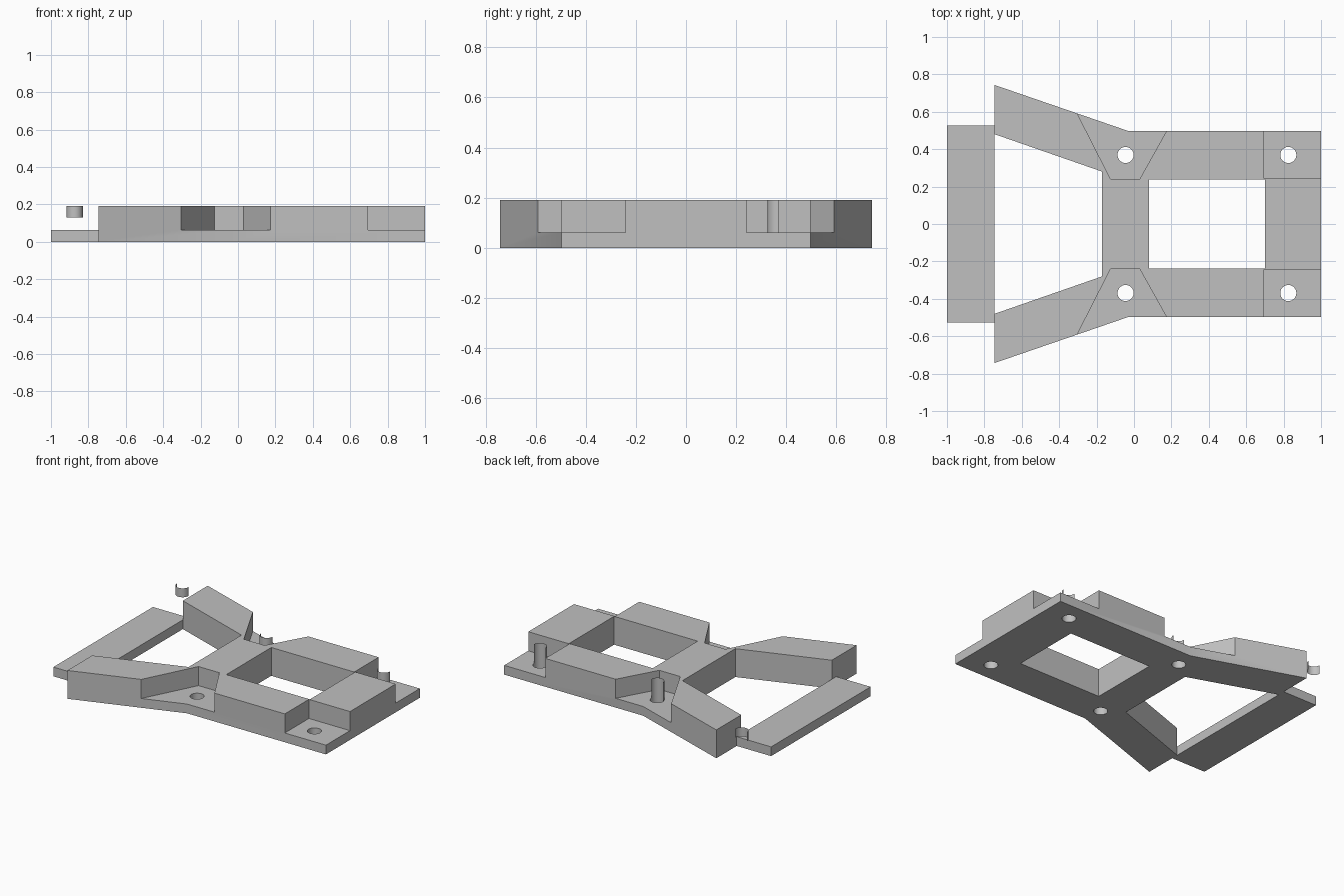
import bpy, bmesh, math

cube = bpy.data.objects.get("Cube")
if cube:
    bpy.data.objects.remove(cube, do_unlink=True)

TOP, LOW = 0.19, 0.062
HOLE_R = 0.043
HOLES_X = (-0.045, 0.825)
HOLE_Y = 0.369

grey = bpy.data.materials.new("plain grey")
grey.use_nodes = True
colour = (0.53, 0.53, 0.53, 1)
grey.diffuse_color = colour
grey.node_tree.nodes["Principled BSDF"].inputs["Base Color"].default_value = colour


def make(name, bm):
    mesh = bpy.data.meshes.new(name)
    bm.to_mesh(mesh)
    bm.free()
    mesh.materials.append(grey)
    obj = bpy.data.objects.new(name, mesh)
    bpy.context.collection.objects.link(obj)
    return obj


def prism(name, points, z0, z1):
    """Extrude a flat outline from z0 up to z1."""
    bm = bmesh.new()
    face = bm.faces.new([bm.verts.new((x, y, z0)) for x, y in points])
    grown = bmesh.ops.extrude_face_region(bm, geom=[face])["geom"]
    verts = [g for g in grown if isinstance(g, bmesh.types.BMVert)]
    bmesh.ops.translate(bm, vec=(0, 0, z1 - z0), verts=verts)
    bmesh.ops.recalc_face_normals(bm, faces=bm.faces)
    return make(name, bm)


def rect(x0, x1, y0, y1):
    return [(x0, y0), (x1, y0), (x1, y1), (x0, y1)]


def circle(cx, cy, r, n=32):
    return [(cx + r * math.cos(math.tau * i / n), cy + r * math.sin(math.tau * i / n))
            for i in range(n)]


def half_sleeve(name, cx, cy, z0, z1, n=16):
    """Open half tube, rounded towards the front."""
    bm = bmesh.new()
    rings = []
    for i in range(n + 1):
        a = math.pi + math.pi * i / n
        x, y = cx + HOLE_R * math.cos(a), cy + HOLE_R * math.sin(a)
        rings.append((bm.verts.new((x, y, z0)), bm.verts.new((x, y, z1))))
    for (a, b), (c, d) in zip(rings, rings[1:]):
        bm.faces.new((a, c, d, b)).smooth = True
    return make(name, bm)


# Main frame outline: end, rails, splayed arms and cross bar
half = [(1, 0.497), (-0.03, 0.497), (-0.745, 0.743), (-0.745, 0.48), (-0.17, 0.28)]
outline = half + [(x, -y) for x, y in reversed(half)]
frame = prism("frame", outline, 0, TOP)

# Window, stepped pockets and screw holes
cutters = [prism("window_cutter", rect(0.08, 0.70, -0.238, 0.238), -0.1, 0.4)]
pocket = [(-0.125, 0.24), (0.03, 0.24), (0.233, 0.603), (-0.377, 0.735)]
for s in (1, -1):
    cutters.append(prism("middle_pocket_cutter", [(x, s * y) for x, y in pocket], LOW, 0.4))
    corner = rect(0.695, 1.2, 0.242, 0.7)
    cutters.append(prism("corner_pocket_cutter", [(x, s * y) for x, y in corner], LOW, 0.4))
    for hx in HOLES_X:
        cutters.append(prism("hole_cutter", circle(hx, s * HOLE_Y, HOLE_R), -0.1, 0.4))

bpy.context.view_layer.objects.active = frame
for cutter in cutters:
    cutter.hide_render = True
    mod = frame.modifiers.new("cut", "BOOLEAN")
    mod.operation = "DIFFERENCE"
    mod.solver = "EXACT"
    mod.object = cutter
    bpy.ops.object.modifier_apply(modifier=mod.name)
    bpy.data.objects.remove(cutter, do_unlink=True)

bpy.ops.object.select_all(action="DESELECT")
frame.select_set(True)
bpy.ops.object.shade_smooth_by_angle(angle=math.radians(25))

# Low plate joining the arm ends
prism("low_plate", rect(-1, -0.745, -0.527, 0.527), 0, LOW)

# Thin half sleeves on the back side
for label, hx in zip(("middle", "end"), HOLES_X):
    half_sleeve(label + "_sleeve", hx, HOLE_Y, LOW, TOP)
half_sleeve("floating_sleeve", -0.873, 0.66, 0.13, TOP)
